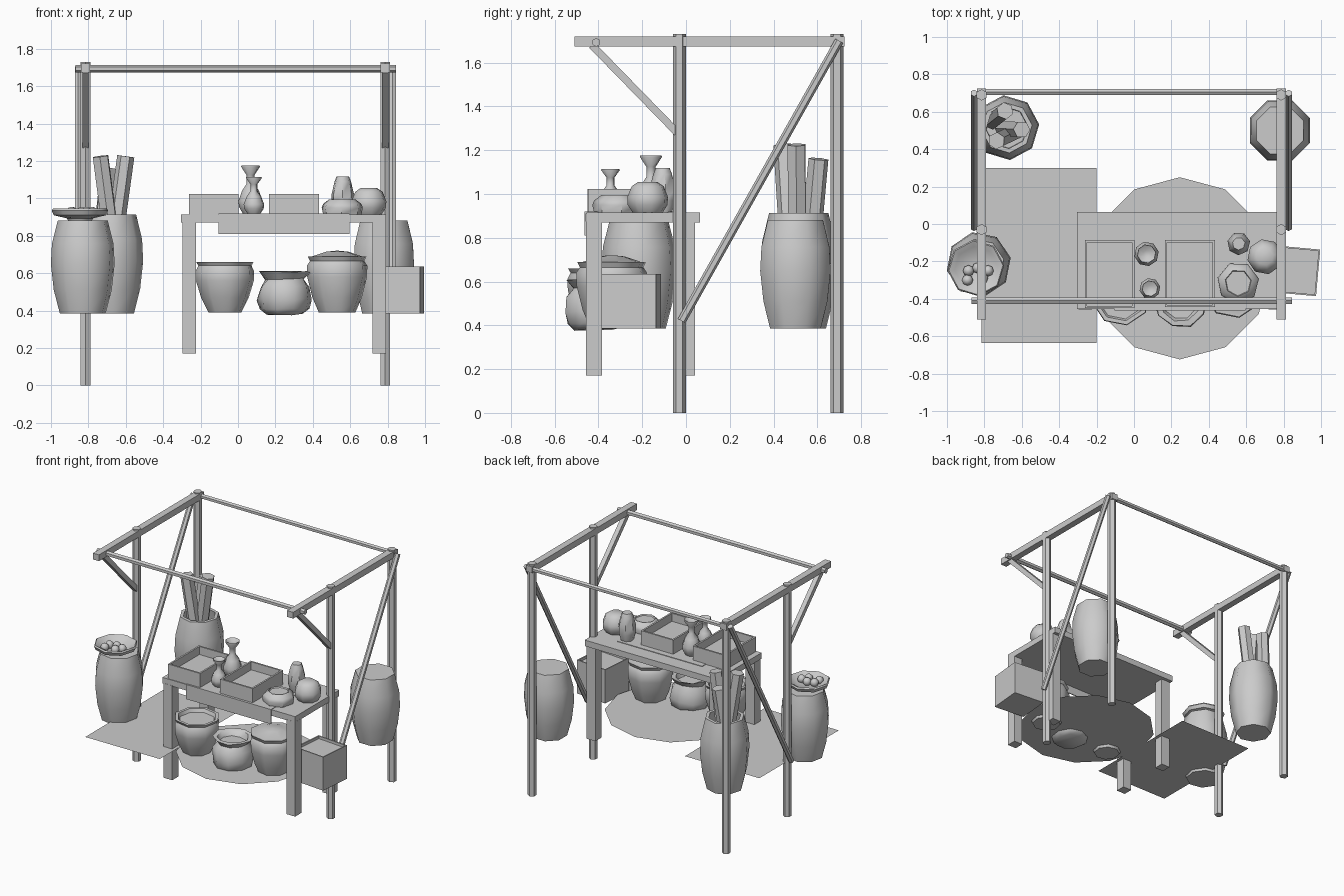
import bpy, bmesh, math, random
from mathutils import Vector, Matrix

if "Cube" in bpy.data.objects:
    bpy.data.objects.remove(bpy.data.objects["Cube"])

random.seed(4)
D = bpy.data


def finish(name, bm, smooth=None):
    me = D.meshes.new(name)
    bmesh.ops.recalc_face_normals(bm, faces=bm.faces)
    bm.to_mesh(me)
    bm.free()
    ob = D.objects.new(name, me)
    bpy.context.collection.objects.link(ob)
    if smooth:
        bpy.ops.object.select_all(action='DESELECT')
        ob.select_set(True)
        bpy.context.view_layer.objects.active = ob
        bpy.ops.object.shade_smooth_by_angle(angle=math.radians(smooth))
    return ob


def box(name, x, y, z, turn=0):
    """Box from (min, max) pairs, optionally turned about z."""
    bm = bmesh.new()
    size = Matrix.Diagonal((x[1] - x[0], y[1] - y[0], z[1] - z[0], 1))
    mid = Matrix.Translation((sum(x) / 2, sum(y) / 2, sum(z) / 2))
    bmesh.ops.create_cube(bm, size=1, matrix=mid @ Matrix.Rotation(turn, 4, 'Z') @ size)
    return finish(name, bm)


def rod(name, a, b, r, sides=6, spin=0):
    a, b = Vector(a), Vector(b)
    bm = bmesh.new()
    rot = (b - a).to_track_quat('Z', 'Y').to_matrix().to_4x4()
    bmesh.ops.create_cone(bm, cap_ends=True, segments=sides, radius1=r, radius2=r,
                          depth=(b - a).length,
                          matrix=Matrix.Translation((a + b) / 2) @ rot @ Matrix.Rotation(spin, 4, 'Z'))
    return finish(name, bm, 50 if sides > 6 else None)


def lathe(name, x, y, profile, sides=8, spin=0.2, wobble=0):
    """Turn (radius, z) points about a vertical axis; both ends are capped."""
    bm = bmesh.new()
    rings = []
    for r, z in profile:
        ring = []
        for i in range(sides):
            t = spin + math.tau * i / sides
            k = r * (1 + random.uniform(-wobble, wobble))
            ring.append(bm.verts.new((x + k * math.cos(t), y + k * math.sin(t),
                                      z + random.uniform(-wobble, wobble) * 0.15)))
        rings.append(ring)
    for a, b in zip(rings, rings[1:]):
        for i in range(sides):
            j = (i + 1) % sides
            bm.faces.new((a[i], a[j], b[j], b[i]))
    bm.faces.new(rings[0])
    bm.faces.new(rings[-1])
    return finish(name, bm, 50)


def tray(name, x, y, z, wall, depth):
    """Open box with a sunken floor."""
    ob = box(name, x, y, z)
    bm = bmesh.new()
    bm.from_mesh(ob.data)
    top = max(bm.faces, key=lambda f: f.calc_center_median().z)
    bmesh.ops.inset_region(bm, faces=[top], thickness=wall)
    new = bmesh.ops.extrude_discrete_faces(bm, faces=[top])['faces'][0]
    bmesh.ops.translate(bm, verts=new.verts, vec=(0, 0, -depth))
    bm.to_mesh(ob.data)
    bm.free()


# Stall frame: posts, side beams and braces on both sides
for side, x, out in (("left", -0.815, -0.855), ("right", 0.787, 0.827)):
    rod(side + "_front_post", (x, -0.03, 0), (x, -0.03, 1.73), 0.03)
    rod(side + "_back_post", (x, 0.69, 0), (x, 0.69, 1.73), 0.03)
    box(side + "_top_beam", (x - 0.025, x + 0.025), (-0.51, 0.725), (1.673, 1.72))
    rod(side + "_front_brace", (x, -0.43, 1.68), (x, -0.04, 1.28), 0.024, 4, math.pi / 4)
    rod(side + "_back_brace", (out, 0.70, 1.70), (out, -0.02, 0.42), 0.02)
rod("front_crossbar", (-0.87, -0.41, 1.693), (0.845, -0.41, 1.693), 0.02)
rod("back_crossbar", (-0.82, 0.705, 1.693), (0.79, 0.705, 1.693), 0.018)

# Table with four legs and a hanging cloth
box("table_top", (-0.305, 0.79), (-0.455, 0.065), (0.87, 0.915))
for x in (-0.26, 0.755):
    for y in (-0.42, 0.005):
        box("table_leg", (x - 0.036, x + 0.036), (y - 0.036, y + 0.036), (0.17, 0.875))
box("table_cloth", (-0.105, 0.595), (-0.462, -0.04), (0.912, 0.919))
box("table_cloth_drop", (-0.105, 0.595), (-0.463, -0.456), (0.81, 0.919))

# Flat ground mats
bm = bmesh.new()
bmesh.ops.create_circle(bm, cap_ends=True, segments=12, radius=0.487,
                        matrix=Matrix.Translation((0.245, -0.237, 0.408)) @ Matrix.Rotation(0, 4, 'Z'))
finish("round_mat", bm)
bm = bmesh.new()
bmesh.ops.create_grid(bm, x_segments=1, y_segments=1, size=0.5,
                      matrix=Matrix.Translation((-0.508, -0.168, 0.403)) @ Matrix.Diagonal((0.615, 0.935, 1, 1)))
finish("square_mat", bm)


# Barrels: two lidded, one open
def barrel(top):
    h = top - 0.385
    return [(0.125, 0.385), (0.158, 0.385 + h * 0.25), (0.174, 0.385 + h * 0.53),
            (0.168, 0.385 + h * 0.75), (0.136, top)]


lathe("left_front_barrel", -0.83, -0.215, barrel(0.882))
lathe("right_back_barrel", 0.78, 0.5, barrel(0.882), spin=0.39)
lathe("left_back_barrel", -0.68, 0.515, barrel(0.914) +
      [(0.112, 0.914), (0.14, 0.75), (0.14, 0.6), (0.11, 0.43)], spin=0.1)

# Poles standing in the open barrel
for top, foot in (((-0.69, 0.605, 1.16), (-0.76, 0.55, 0.55)),
                  ((-0.60, 0.505, 1.225), (-0.70, 0.51, 0.50)),
                  ((-0.735, 0.445, 1.225), (-0.64, 0.49, 0.50))):
    rod("pole", foot, top, 0.046)

# Fruit bowl on the front barrel
lathe("fruit_bowl", -0.845, -0.235, [(0.065, 0.882), (0.07, 0.893), (0.14, 0.91), (0.152, 0.935),
                                     (0.145, 0.945), (0.115, 0.93), (0.08, 0.905)], spin=0.1)
for x, y in ((-0.885, -0.25), (-0.78, -0.25), (-0.89, -0.30), (-0.81, -0.29), (-0.835, -0.235)):
    bm = bmesh.new()
    bmesh.ops.create_uvsphere(bm, u_segments=8, v_segments=6, radius=0.03,
                              matrix=Matrix.Translation((x, y, 0.925)))
    finish("fruit", bm, 60)

# Pots and sack under the table
lathe("left_pot", -0.07, -0.385, [(0.09, 0.39), (0.13, 0.47), (0.158, 0.56), (0.16, 0.61), (0.145, 0.64),
                                  (0.157, 0.66), (0.135, 0.66), (0.125, 0.635)])
lathe("right_pot", 0.53, -0.34, [(0.10, 0.39), (0.135, 0.47), (0.163, 0.58), (0.165, 0.64), (0.148, 0.665),
                                 (0.16, 0.69), (0.135, 0.69), (0.06, 0.715), (0.01, 0.72)])
lathe("sack", 0.25, -0.415, [(0.10, 0.38), (0.135, 0.41), (0.145, 0.46), (0.135, 0.53), (0.108, 0.57),
                             (0.135, 0.605), (0.11, 0.605), (0.09, 0.57)], 9, wobble=0.05)
tray("square_bucket", (0.735, 0.985), (-0.375, -0.125), (0.385, 0.635), 0.012, 0.02)
D.objects["square_bucket"].data.transform(
    Matrix.Translation((0.86, -0.25, 0)) @ Matrix.Rotation(-0.09, 4, 'Z') @ Matrix.Translation((-0.86, 0.25, 0)))

# Trays and pottery on the table
tray("left_tray", (-0.263, 0.002), (-0.45, -0.085), (0.915, 1.024), 0.018, 0.06)
tray("right_tray", (0.165, 0.432), (-0.445, -0.085), (0.915, 1.024), 0.018, 0.06)
for name, x, y, h in (("tall_vase", 0.067, -0.16, 0.262), ("short_vase", 0.085, -0.345, 0.2)):
    z = 0.915
    w = 0.066 if h > 0.25 else 0.056
    lathe(name, x, y, [(w * 0.6, z), (w * 0.95, z + h * 0.15), (w, z + h * 0.27), (w * 0.7, z + h * 0.48),
                       (w * 0.33, z + h * 0.62), (w * 0.33, z + h * 0.8), (w * 0.78, z + h * 0.97),
                       (w * 0.75, z + h), (w * 0.3, z + h * 0.93)])
lathe("squat_pot", 0.557, -0.315, [(0.105, 0.915), (0.113, 0.95), (0.105, 0.97), (0.072, 0.995), (0.068, 0.985)], 7)
lathe("small_jar", 0.56, -0.105, [(0.045, 0.915), (0.06, 0.97), (0.062, 1.02), (0.045, 1.09), (0.034, 1.118)], 7)
lathe("round_jar", 0.7, -0.175, [(0.07, 0.915), (0.093, 0.95), (0.095, 0.985), (0.075, 1.035), (0.045, 1.055)])
